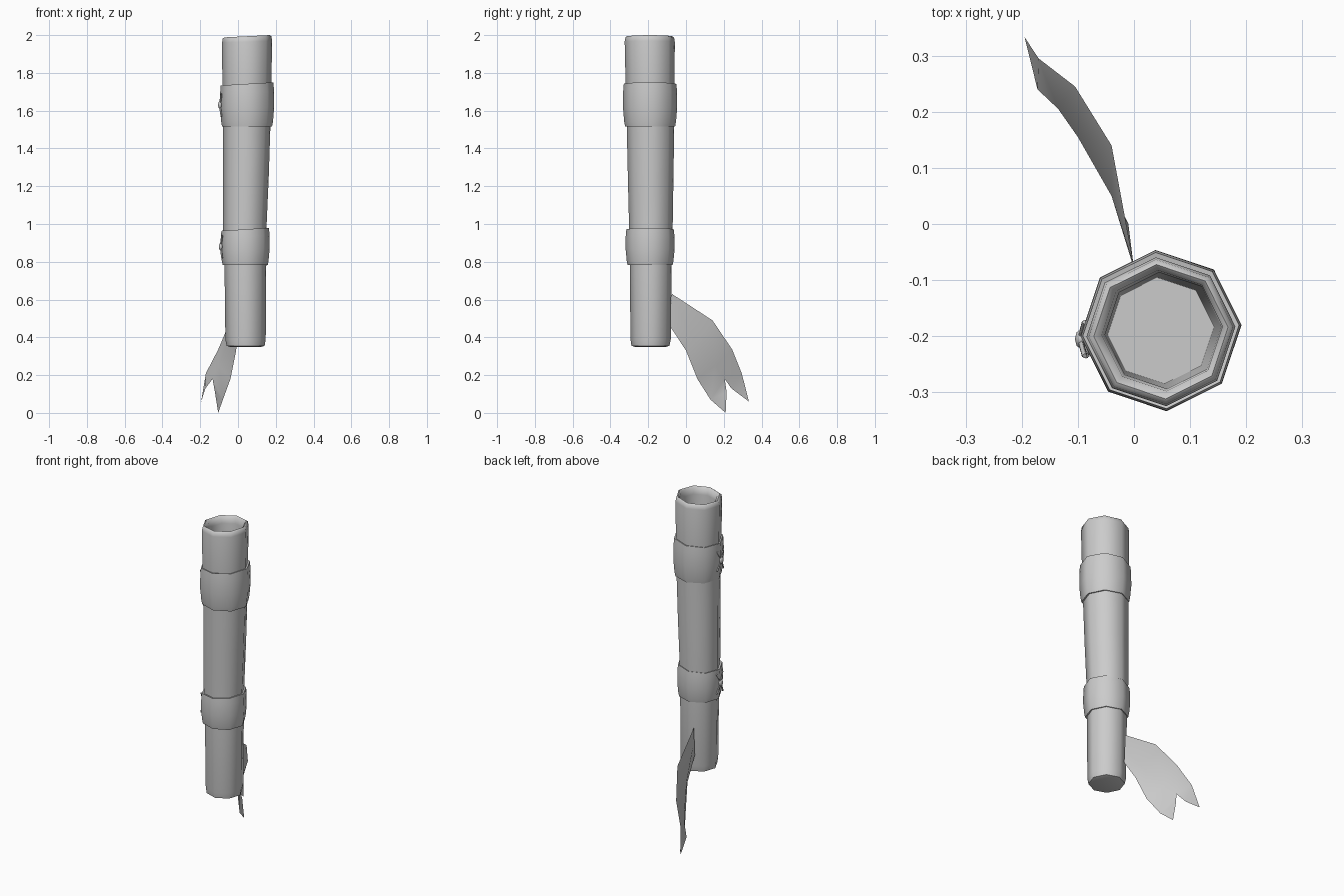
import bpy, math
from math import cos, sin, radians

if "Cube" in bpy.data.objects:
    bpy.data.objects.remove(bpy.data.objects["Cube"])

SIDES, PHASE = 8, radians(4)


def make(name, verts, faces, angle=60):
    me = bpy.data.meshes.new(name)
    me.from_pydata(verts, [], faces)
    me.update()
    ob = bpy.data.objects.new(name, me)
    bpy.context.collection.objects.link(ob)
    bpy.ops.object.select_all(action='DESELECT')
    ob.select_set(True)
    bpy.context.view_layer.objects.active = ob
    bpy.ops.object.shade_smooth_by_angle(angle=radians(angle))
    return ob


def loft(name, rings, cap, angle=60):
    """Eight-sided loft; ring = (z, centre x, centre y, radius, tilt along x)."""
    n, verts, faces = SIDES, [], []
    for z, cx, cy, r, tilt in rings:
        for i in range(n):
            a = PHASE + 2 * math.pi * i / n
            verts.append((cx + r * cos(a), cy + r * sin(a), z + tilt * cos(a)))
    count = len(rings)
    for k in range(count - 1 if cap else count):
        a, b = k * n, (k + 1) % count * n
        for i in range(n):
            j = (i + 1) % n
            faces.append((a + i, a + j, b + j, b + i))
    if cap:
        faces.append(tuple(reversed(range(n))))
        faces.append(tuple(range((count - 1) * n, count * n)))
    return make(name, verts, faces, angle)


# Hollow tapered tube with rounded base and rolled rim
loft("tube", [
    (0.35, 0.040, -0.188, 0.085, 0),
    (0.355, 0.040, -0.188, 0.101, 0),
    (0.39, 0.040, -0.187, 0.107, 0),
    (0.80, 0.039, -0.187, 0.111, 0),
    (1.00, 0.036, -0.186, 0.116, 0),
    (1.25, 0.042, -0.187, 0.121, 0),
    (1.52, 0.046, -0.188, 0.126, 0),
    (1.74, 0.047, -0.190, 0.130, 0),
    (1.965, 0.048, -0.192, 0.133, 0.005),
    (1.988, 0.048, -0.192, 0.129, 0.006),
    (1.994, 0.048, -0.192, 0.120, 0.006),
    (1.985, 0.050, -0.190, 0.108, 0.006),
    (1.95, 0.052, -0.190, 0.104, 0.004),
    (1.65, 0.048, -0.190, 0.095, 0),
], True)


def band(name, z0, z1, cx, cy, r, inner):
    """Bulging strap around the tube, open at neither edge."""
    h = z1 - z0
    loft(name, [
        (z0, cx, cy, inner, 0),
        (z0, cx, cy, r * 0.92, 0),
        (z0 + h * 0.12, cx, cy, r * 0.955, 0),
        (z0 + h * 0.45, cx, cy, r, 0.002),
        (z0 + h * 0.8, cx, cy, r * 0.995, 0.006),
        (z1, cx, cy, r * 0.97, 0.008),
        (z1 - 0.005, cx, cy, inner, 0.008),
    ], False, 50)


def lacing(name, x, y, z):
    """Crossed cord and small knot on the left of a strap."""
    cu = bpy.data.curves.new(name, 'CURVE')
    cu.dimensions = '3D'
    cu.bevel_depth = 0.005
    cu.bevel_resolution = 0
    cu.use_fill_caps = True
    for s in (-1, 1):
        pts = [(0.004, -0.03 * s, -0.06), (-0.004, 0, 0), (0.004, 0.03 * s, 0.06)]
        sp = cu.splines.new('POLY')
        sp.points.add(2)
        for p, q in zip(sp.points, pts):
            p.co = (x + q[0], y + q[1], z + q[2], 1)
    ob = bpy.data.objects.new(name, cu)
    bpy.context.collection.objects.link(ob)
    bpy.ops.mesh.primitive_uv_sphere_add(segments=8, ring_count=5, radius=1,
                                         location=(x - 0.003, y, z))
    knot = bpy.context.object
    knot.name = name + "_knot"
    knot.scale = (0.011, 0.018, 0.02)
    bpy.ops.object.shade_smooth()


band("upper_strap", 1.515, 1.742, 0.048, -0.190, 0.144, 0.118)
band("lower_strap", 0.783, 0.972, 0.038, -0.190, 0.130, 0.105)
lacing("upper_lacing", -0.092, -0.205, 1.63)
lacing("lower_lacing", -0.088, -0.205, 0.88)

# Forked feather hanging behind: upper edge, midrib, lower edge
upper = [(0.0, -0.075, 0.63), (-0.04, 0.14, 0.49), (-0.105, 0.245, 0.335),
         (-0.17, 0.295, 0.21), (-0.195, 0.333, 0.06)]
mid = [(0.0, -0.08, 0.55), (-0.04, 0.05, 0.365), (-0.10, 0.155, 0.25),
       (-0.135, 0.205, 0.18)]
lower = [(0.0, -0.085, 0.46), (-0.01, 0.0, 0.33), (-0.04, 0.06, 0.18),
         (-0.08, 0.13, 0.07), (-0.105, 0.21, 0.0)]
fork = [(-0.172, 0.24, 0.13), (-0.122, 0.215, 0.11)]
faces = []
for i in range(3):
    faces.append((i, i + 1, 6 + i, 5 + i))
    faces.append((5 + i, 6 + i, 10 + i, 9 + i))
faces += [(3, 14, 8), (3, 4, 14), (8, 15, 12), (15, 13, 12)]
make("feather", upper + mid + lower + fork, faces, 40)
